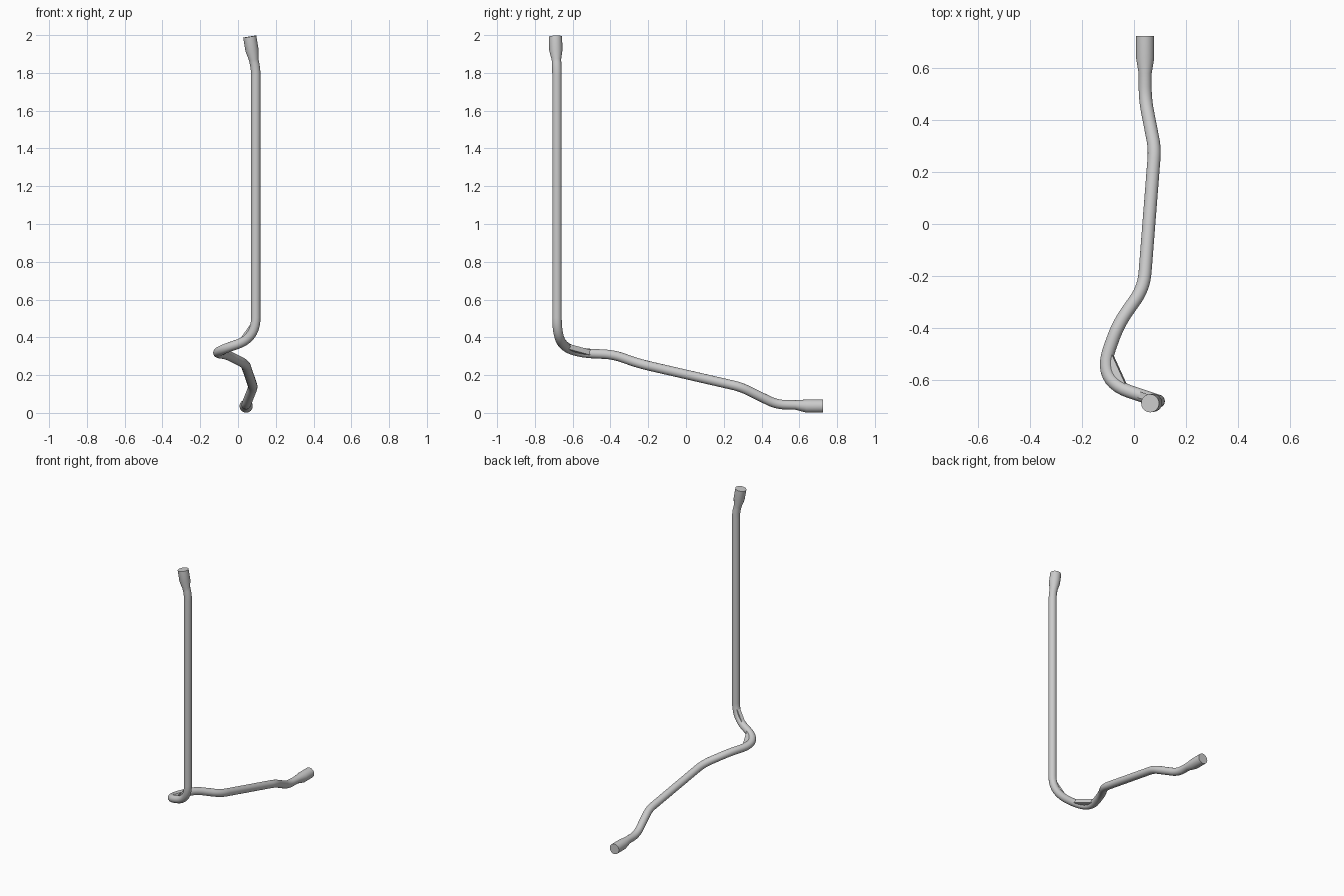
import bpy, bmesh
from mathutils import Vector

if "Cube" in bpy.data.objects:
    bpy.data.objects.remove(bpy.data.objects["Cube"])

R, FLARE, STEPS = 0.025, 0.035, 10

# Centre line: x, y, z, bend length, tube radius
PATH = [
    (0.062, -0.691, 1.992, 0, FLARE),
    (0.074, -0.689, 1.92, 0, FLARE),
    (0.083, -0.686, 1.87, 0, R),
    (0.094, -0.683, 1.82, 0.035, R),
    (0.094, -0.683, 0.395, 0.11, R),
    (-0.14, -0.605, 0.318, 0.135, R),
    (-0.06, -0.385, 0.309, 0.06, R),
    (0.038, -0.245, 0.26, 0.06, R),
    (0.08, 0.29, 0.137, 0.04, R),
    (0.043, 0.48, 0.044, 0.05, R),
    (0.043, 0.58, 0.042, 0, R),
    (0.043, 0.64, 0.036, 0, FLARE),
    (0.043, 0.725, 0.036, 0, FLARE),
]


def rounded_path(rows):
    """Return (points with radius, list of the points in each bend)."""
    pts, bends = [], {}
    for i, (x, y, z, d, r) in enumerate(rows):
        p = Vector((x, y, z))
        if d == 0:
            pts.append((p, r))
            continue
        a = p + (Vector(rows[i - 1][:3]) - p).normalized() * d
        b = p + (Vector(rows[i + 1][:3]) - p).normalized() * d
        arc = []
        for k in range(STEPS + 1):
            t = k / STEPS
            arc.append(a * (1 - t) ** 2 + p * (2 * t * (1 - t)) + b * t * t)
        bends[i] = arc
        pts += [(q, r) for q in arc]
    return pts, bends


def finish(name, bm):
    bmesh.ops.recalc_face_normals(bm, faces=bm.faces)
    me = bpy.data.meshes.new(name)
    bm.to_mesh(me)
    bm.free()
    ob = bpy.data.objects.new(name, me)
    bpy.context.collection.objects.link(ob)
    bpy.ops.object.select_all(action='DESELECT')
    ob.select_set(True)
    bpy.context.view_layer.objects.active = ob
    bpy.ops.object.shade_smooth_by_angle()
    return ob


def sweep(name, pts, sides=24):
    """Sweep a circle along the points and cap both ends."""
    from math import cos, sin, tau
    bm = bmesh.new()
    rings, side = [], Vector((0, 1, 0))
    for i, (p, r) in enumerate(pts):
        t = (pts[min(i + 1, len(pts) - 1)][0] - pts[max(i - 1, 0)][0]).normalized()
        side = (side - t * side.dot(t)).normalized()
        up = t.cross(side)
        rings.append([bm.verts.new(p + (side * cos(tau * k / sides) + up * sin(tau * k / sides)) * r)
                      for k in range(sides)])
    for a, b in zip(rings, rings[1:]):
        for k in range(sides):
            n = (k + 1) % sides
            bm.faces.new((a[k], a[n], b[n], b[k]))
    bm.faces.new(rings[0])
    bm.faces.new(rings[-1])
    return finish(name, bm)


def web(name, arc, r):
    """Thin web that fills the inside of a bend."""
    bm = bmesh.new()
    normal = (arc[0] - arc[5]).cross(arc[-1] - arc[5]).normalized()
    low = [bm.verts.new(p - normal * r) for p in arc]
    high = [bm.verts.new(p + normal * r) for p in arc]
    bm.faces.new(low)
    bm.faces.new(high)
    for k in range(len(arc)):
        n = (k + 1) % len(arc)
        bm.faces.new((low[k], low[n], high[n], high[k]))
    return finish(name, bm)


points, bends = rounded_path(PATH)

# Bent pipe with flared ends
sweep("bent_pipe", points)

# Webs inside the two tight lower bends
web("upright_bend_web", bends[4], 0.012)
web("side_bend_web", bends[5], 0.014)
